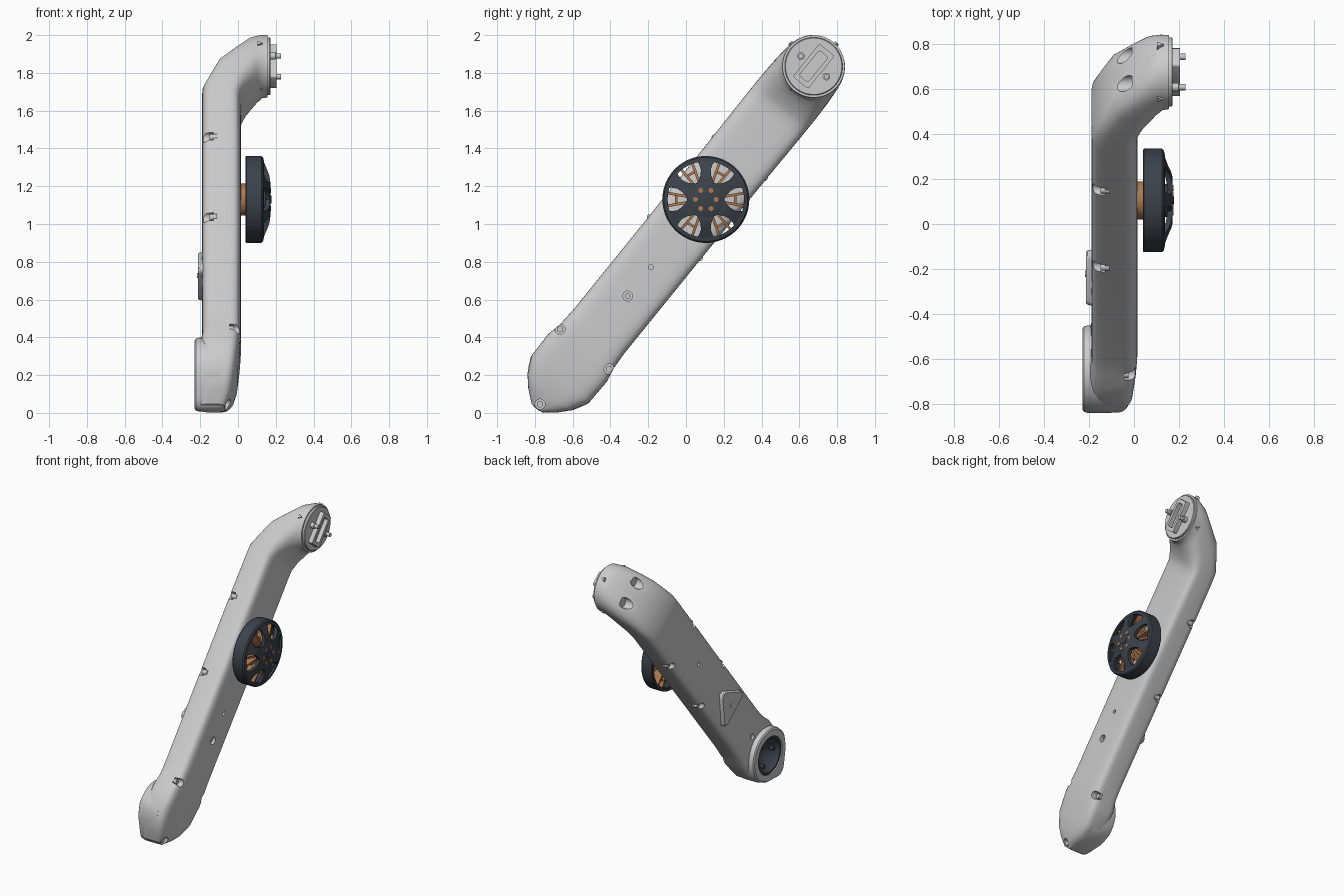
import bpy, bmesh, math
from mathutils import Matrix, Vector

if "Cube" in bpy.data.objects:
    bpy.data.objects.remove(bpy.data.objects["Cube"])

# Local frame: u along the arm, v across it, w = world x (thickness). Origin = wheel centre.
A = math.radians(51)
M = Matrix(((0, 0, 1, 0.0),
            (math.cos(A), -math.sin(A), 0, 0.105),
            (math.sin(A), math.cos(A), 0, 1.13),
            (0, 0, 0, 1)))


def material(name, rgb):
    m = bpy.data.materials.new(name)
    m.diffuse_color = (*rgb, 1)
    m.use_nodes = True
    m.node_tree.nodes["Principled BSDF"].inputs["Base Color"].default_value = m.diffuse_color
    return m


DARK = material("dark_slate", (0.045, 0.055, 0.07))
BROWN = material("copper_brown", (0.42, 0.19, 0.08))


def loft(bm, rings, closed=False):
    """Skin a list of equal-length point rings, capped or joined end to start."""
    rows = [[bm.verts.new(p) for p in r] for r in rings]
    n = len(rows[0])
    pairs = list(zip(rows, rows[1:])) + ([(rows[-1], rows[0])] if closed else [])
    for a, b in pairs:
        for i in range(n):
            j = (i + 1) % n
            bm.faces.new((a[i], a[j], b[j], b[i]))
    if not closed:
        bm.faces.new(rows[0][::-1])
        bm.faces.new(rows[-1])


def circle(u, v, w, r, n):
    return [(u + r * math.cos(2 * math.pi * i / n), v + r * math.sin(2 * math.pi * i / n), w)
            for i in range(n)]


def cyl(bm, u, v, w0, w1, r, n=20):
    loft(bm, [circle(u, v, w0, r, n), circle(u, v, w1, r, n)])


def lathe(bm, u, v, profile, closed=False, n=64):
    loft(bm, [circle(u, v, w, r, n) for r, w in profile], closed)


def finish(name, bm, mat=None, angle=35):
    bmesh.ops.recalc_face_normals(bm, faces=bm.faces)
    me = bpy.data.meshes.new(name)
    bm.to_mesh(me)
    bm.free()
    o = bpy.data.objects.new(name, me)
    bpy.context.collection.objects.link(o)
    o.matrix_world = M
    if mat:
        me.materials.append(mat)
    smooth(o, angle)
    return o


def smooth(o, angle=35):
    bpy.ops.object.select_all(action='DESELECT')
    o.select_set(True)
    bpy.context.view_layer.objects.active = o
    bpy.ops.object.shade_smooth_by_angle(angle=math.radians(angle))


def cut(o, cutter):
    mod = o.modifiers.new("cut", 'BOOLEAN')
    mod.operation, mod.object, mod.solver = 'DIFFERENCE', cutter, 'EXACT'
    bpy.context.view_layer.objects.active = o
    bpy.ops.object.modifier_apply(modifier=mod.name)
    smooth(o)


def section(outer, inner, hv, n, count=56):
    """Superellipse between an outer and inner (u, w) point, half-width hv."""
    o, i = Vector(outer), Vector(inner)
    c, h = (o + i) / 2, (i - o) / 2
    pw = lambda t: math.copysign(abs(t) ** (2 / n), t) if abs(t) > 1e-9 else 0
    pts = []
    for k in range(count):
        t = 2 * math.pi * k / count
        p = c + h * pw(math.cos(t))
        pts.append((p.x, hv * pw(math.sin(t)), p.y))
    return pts


# Arm: one loft from the foot nose, along the beam, round the elbow to the round end
bm = bmesh.new()
loft(bm, [section(*s) for s in (
    ((-1.422, -.20), (-1.422, -.07), .035, 4), ((-1.37, -.2), (-1.37, -.04), .10, 4),
    ((-1.315, -.2), (-1.315, -.02), .15, 4), ((-1.22, -.2), (-1.22, -.003), .197, 4.5),
    ((-1.08, -.2), (-1.08, .01), .2, 5), ((-1.0, -.19), (-1.0, .015), .184, 5),
    ((-.9, -.19), (-.9, .015), .178, 5), ((-.3, -.19), (-.3, .015), .178, 5.5),
    ((.3, -.19), (.3, .015), .181, 5.5), ((.58, -.19), (.56, .015), .184, 5),
    ((.66, -.19), (.61, .02), .184, 4.5), ((.76, -.148), (.635, .032), .184, 4),
    ((.86, -.105), (.66, .047), .182, 3.5), ((.955, -.015), (.695, .075), .178, 3),
    ((1.035, .06), (.727, .105), .172, 2.5), ((1.068, .115), (.741, .13), .166, 2.1),
    ((1.072, .155), (.742, .155), .165, 2))])
arm = finish("arm_body", bm)

# Raised foot boss on the left side: round toward the arm, tapered at the nose
FU = -1.195
half = [(FU + .197 * math.cos(math.radians(a)), .197 * math.sin(math.radians(a)))
        for a in range(0, 95, 6)] + [(-1.23, .196), (-1.27, .177), (-1.317, .15), (-1.405, .05), (-1.425, .02)]
outline = half + [(u, -v) for u, v in half[:0:-1]]
bm = bmesh.new()
loft(bm, [[(FU + (u - FU) * s, v * s, w) for u, v in outline]
          for s, w in ((.98, -.07), (1, -.11), (1, -.205), (.97, -.223), (.92, -.23))])
boss = finish("foot_boss", bm)

# Cutter: foot recess, edge notches, screw pockets and elbow dimples
bm = bmesh.new()
cyl(bm, FU, 0, -.3, -.12, .137, 48)
pockets = [(u, s * .17, -.3, -.13) for u in (.285, -.26) for s in (1, -1)]
pockets += [(-1.02, s * .168, -.045, .1) for s in (1, -1)] + [(-1.395, 0, -.085, .1)]
for u, v, w0, w1 in pockets:
    cyl(bm, u, v, w0, w1, .027)
for s in (1, -1):
    cyl(bm, .925, s * .08, -.3, -.01, .036, 28)
cyl(bm, -.658, 0, -.02, .1, .026)
cyl(bm, -.462, 0, -.01, .1, .013)
cyl(bm, .03, 0, -.3, -.17, .013)
cyl(bm, -.955, 0, -.3, -.175, .02)
cutter = finish("pocket_cutter", bm)
cutter.hide_render = True
cut(arm, cutter)
cut(boss, cutter)
bpy.data.objects.remove(cutter)

# Screws seated in the pockets
bm = bmesh.new()
for u, v, w0, w1 in pockets:
    floor = w1 if w0 < -.2 else w0
    lathe(bm, u, v, [(.017, floor - .02), (.017, floor + .02)], n=16)
cyl(bm, -.658, 0, -.03, .0, .015, 6)
finish("pocket_screws", bm)

# Dark funnel cup in the foot recess
bm = bmesh.new()
lathe(bm, FU, 0, [(.136, -.125), (.136, -.222), (.122, -.222), (.112, -.2), (.04, -.14), (.02, -.138)])
for k in range(3):
    a = 2 * math.pi * k / 3
    cyl(bm, FU + .085 * math.cos(a), .085 * math.sin(a), -.2, -.16, .013, 12)
finish("foot_socket", bm, DARK)

# Triangular pad on the left side
bm = bmesh.new()
tri = []
for cu, cv, r, a0 in ((.11, 0, .035, -60), (-.045, .105, .028, 60), (-.045, -.105, .028, 180)):
    for k in range(7):
        a = math.radians(a0 + k * 20)
        tri.append((cu + r * math.cos(a), cv + r * math.sin(a)))
loft(bm, [[(-.518 + u * s, v * s, w) for u, v in tri] for s, w in ((1.06, -.17), (1, -.207), (.95, -.213))])
cyl(bm, -.518, 0, -.218, -.2, .014, 12)
finish("side_pad", bm)

# Round end plate with rectangular connector, pins and small locating lugs
EU = .907
bm = bmesh.new()
lathe(bm, EU, 0, [(.153, .14), (.153, .168), (.149, .172)])
finish("end_plate", bm)


def rect(hu, hv, w, r=.012):
    return [(EU + su * (hu - r) + r * math.cos(math.radians(a)),
             sv * (hv - r) + r * math.sin(math.radians(a)), w)
            for su, sv, a0 in ((1, 1, 0), (-1, 1, 90), (-1, -1, 180), (1, -1, 270))
            for a in range(a0, a0 + 91, 30)]


bm = bmesh.new()
loft(bm, [rect(.112, .052, .16), rect(.112, .052, .205), rect(.085, .03, .205),
          rect(.085, .03, .175)])
for s in (1, -1):
    lathe(bm, EU, s * .087, [(.02, .16), (.02, .198), (.014, .2), (.014, .228)], n=16)
finish("end_connector", bm)

bm = bmesh.new()
for k in range(4):
    a = math.pi / 4 + k * math.pi / 2 - A
    d, t = Vector((math.cos(a), math.sin(a), 0)), Vector((-math.sin(a), math.cos(a), 0))
    c = Vector((EU, 0, .115))
    loft(bm, [[c + d * r + t * x + Vector((0, 0, w)) for x, w in ((-.014, -.012), (.014, -.012), (0, .016))]
              for r in (.15, .176)])
finish("end_lugs", bm)

# Wheel rim
bm = bmesh.new()
lathe(bm, 0, 0, [(.226, .04), (.23, .045), (.23, .112), (.226, .116), (.208, .116), (.204, .112),
                 (.204, .045), (.208, .04)], closed=True, n=96)
finish("wheel_rim", bm, DARK)

# Wheel front cage: outer ring, hub plate, six flared sloping spokes
bm = bmesh.new()
lathe(bm, 0, 0, [(.23, .112), (.23, .124), (.222, .133), (.202, .137), (.202, .122)], closed=True, n=96)
lathe(bm, 0, 0, [(.065, .10), (.075, .15), (.095, .15), (.098, .168), (.092, .172)])
for k in range(6):
    a = math.radians(30 + 60 * k) - A
    rot = Matrix.Rotation(a, 4, 'Z')
    loft(bm, [[rot @ Vector((r, y, w)) for y, w in ((-h, t), (h, t), (h, t - .024), (-h, t - .024))]
              for r, h, t in ((.08, .05, .171), (.105, .036, .170), (.13, .028, .165), (.16, .026, .153),
                              (.187, .036, .142), (.215, .056, .130))])
lathe(bm, 0, 0, [(.022, .16), (.022, .176), (.012, .178)], n=6)
finish("wheel_cage", bm, DARK)

# Copper hub, axle, paired fins and hub bolts
bm = bmesh.new()
lathe(bm, 0, 0, [(.085, .0), (.085, .045), (.1, .055), (.1, .085), (.07, .105)])
for k in range(6):
    a = math.radians(60 * k) - A
    for s in (1, -1):
        rot = Matrix.Rotation(a + s * .09, 4, 'Z')
        loft(bm, [[rot @ Vector((r, s * y + e, w)) for e, w in ((-.007, w0), (.007, w0), (.007, w1), (-.007, w1))]
                  for r, y, w0, w1 in ((.07, .004, .06, .13), (.14, .01, .06, .125), (.208, .016, .06, .11))])
    rot = Matrix.Rotation(a, 4, 'Z')
    loft(bm, [[rot @ Vector((r, y, w)) for r, w in ((.15, .07), (.163, .07), (.163, .1), (.15, .1))]
              for y in (-.03, .03)])
    cyl(bm, .055 * math.cos(a), .055 * math.sin(a), .16, .175, .013, 12)
finish("wheel_hub_fins", bm, BROWN)
